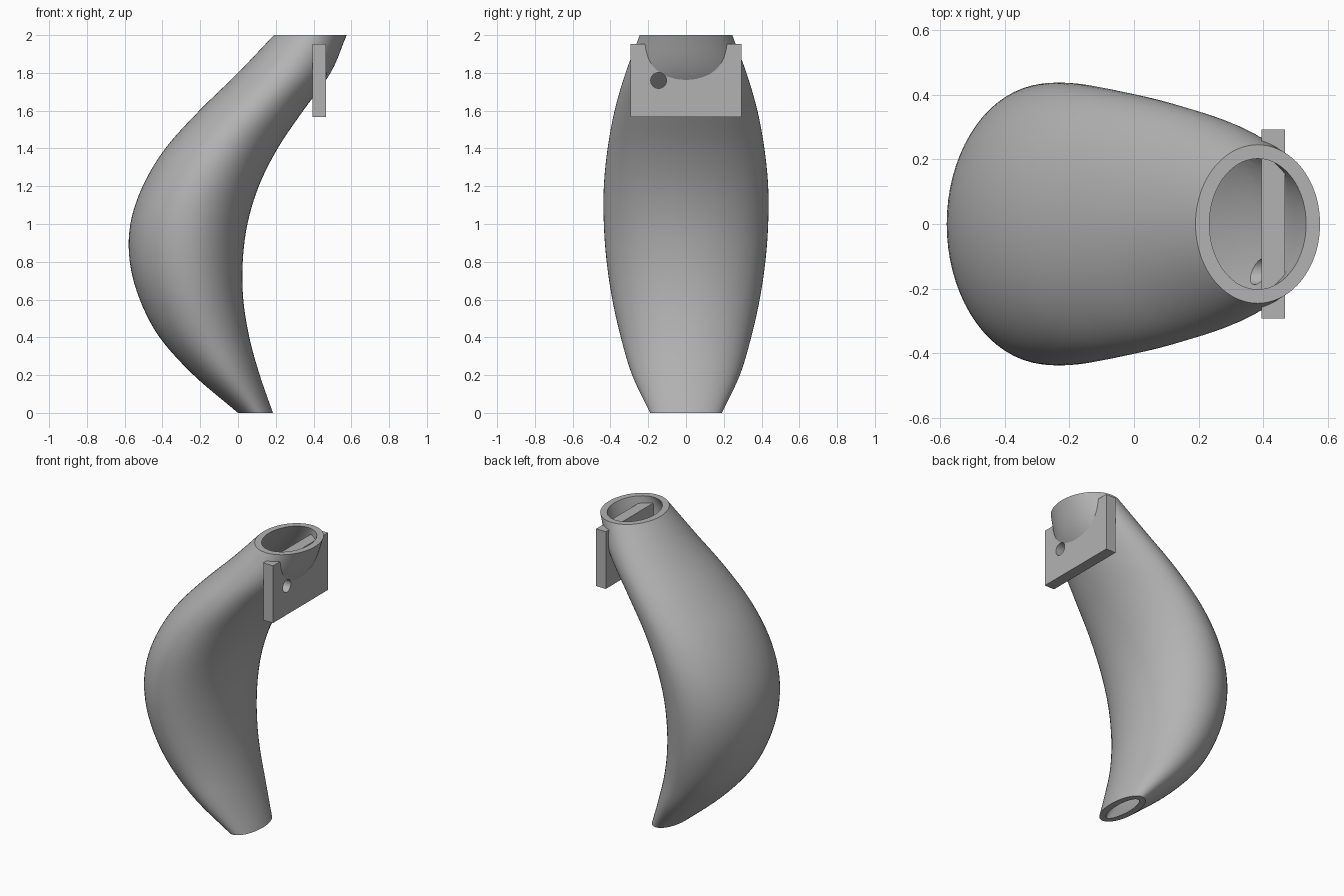
import bpy, bmesh, math

if "Cube" in bpy.data.objects:
    bpy.data.objects.remove(bpy.data.objects["Cube"])

mat = bpy.data.materials.new("light grey")
mat.diffuse_color = (0.45, 0.45, 0.45, 1)
mat.use_nodes = True
mat.node_tree.nodes["Principled BSDF"].inputs["Base Color"].default_value = mat.diffuse_color

# Profile: z, left x, right x, half width in y
PROFILE = [
    (0.0, 0.0, 0.185, 0.19), (0.2, -0.235, 0.115, 0.285),
    (0.4, -0.415, 0.06, 0.345), (0.6, -0.52, 0.028, 0.39),
    (0.8, -0.573, 0.025, 0.42), (1.0, -0.57, 0.05, 0.435),
    (1.2, -0.505, 0.11, 0.435), (1.4, -0.385, 0.21, 0.415),
    (1.6, -0.205, 0.345, 0.378), (1.8, 0.0, 0.49, 0.32),
    (2.0, 0.19, 0.575, 0.245)]
SEG, STEPS, WALL = 72, 5, 0.043


def smooth_profile():
    """Catmull-Rom interpolation through the profile rows."""
    first, last = PROFILE[0], PROFILE[-1]
    before = tuple(2 * a - b for a, b in zip(first, PROFILE[1]))
    after = tuple(2 * a - b for a, b in zip(last, PROFILE[-2]))
    p = [before] + PROFILE + [after]
    rows = []
    for i in range(1, len(p) - 2):
        for s in range(STEPS):
            t = s / STEPS
            rows.append([0.5 * (2 * b + (c - a) * t + (2 * a - 5 * b + 4 * c - d) * t * t
                                + (3 * b - a - 3 * c + d) * t ** 3)
                         for a, b, c, d in zip(*p[i - 1:i + 3])])
    return rows + [list(last)]


def finish(name, bm):
    bmesh.ops.recalc_face_normals(bm, faces=bm.faces)
    me = bpy.data.meshes.new(name)
    bm.to_mesh(me)
    bm.free()
    ob = bpy.data.objects.new(name, me)
    bpy.context.collection.objects.link(ob)
    me.materials.append(mat)
    return ob


# Curved hollow tube: outer skin up, inner skin down, closed by the two rims
rows = smooth_profile()
sections = [(r, 0.0) for r in rows] + [(r, WALL) for r in reversed(rows)]
bm = bmesh.new()
rings = []
for (z, x0, x1, w), inset in sections:
    cx, hx, hy = (x0 + x1) / 2, (x1 - x0) / 2 - inset, w - inset
    rings.append([bm.verts.new((cx + hx * math.cos(a), hy * math.sin(a), z))
                  for a in (2 * math.pi * k / SEG for k in range(SEG))])
for i, ring in enumerate(rings):
    nxt = rings[(i + 1) % len(rings)]
    for k in range(SEG):
        j = (k + 1) % SEG
        bm.faces.new((ring[k], ring[j], nxt[j], nxt[k]))
tube = finish("curved_tube", bm)

# Mounting plate across the neck
bm = bmesh.new()
bmesh.ops.create_cube(bm, size=1)
for v in bm.verts:
    v.co = (0.43 + v.co.x * 0.073, v.co.y * 0.585, 1.76 + v.co.z * 0.386)
plate = finish("mounting_plate", bm)

# Two screw holes through plate and tube wall
bm = bmesh.new()
for y in (-0.145, 0.145):
    made = bmesh.ops.create_cone(bm, cap_ends=True, segments=32,
                                 radius1=0.042, radius2=0.042, depth=0.4)
    for v in made["verts"]:
        v.co = (0.53 + v.co.z, y + v.co.y, 1.76 + v.co.x)
cutter = finish("hole_cutter", bm)
cutter.hide_render = True
cutter.display_type = 'WIRE'

for ob in (tube, plate):
    mod = ob.modifiers.new("holes", 'BOOLEAN')
    mod.operation = 'DIFFERENCE'
    mod.solver = 'EXACT'
    mod.object = cutter
    bpy.ops.object.select_all(action='DESELECT')
    ob.select_set(True)
    bpy.context.view_layer.objects.active = ob
    bpy.ops.object.modifier_apply(modifier=mod.name)
    bpy.ops.object.shade_smooth_by_angle(angle=math.radians(35))
bpy.data.objects.remove(cutter)
